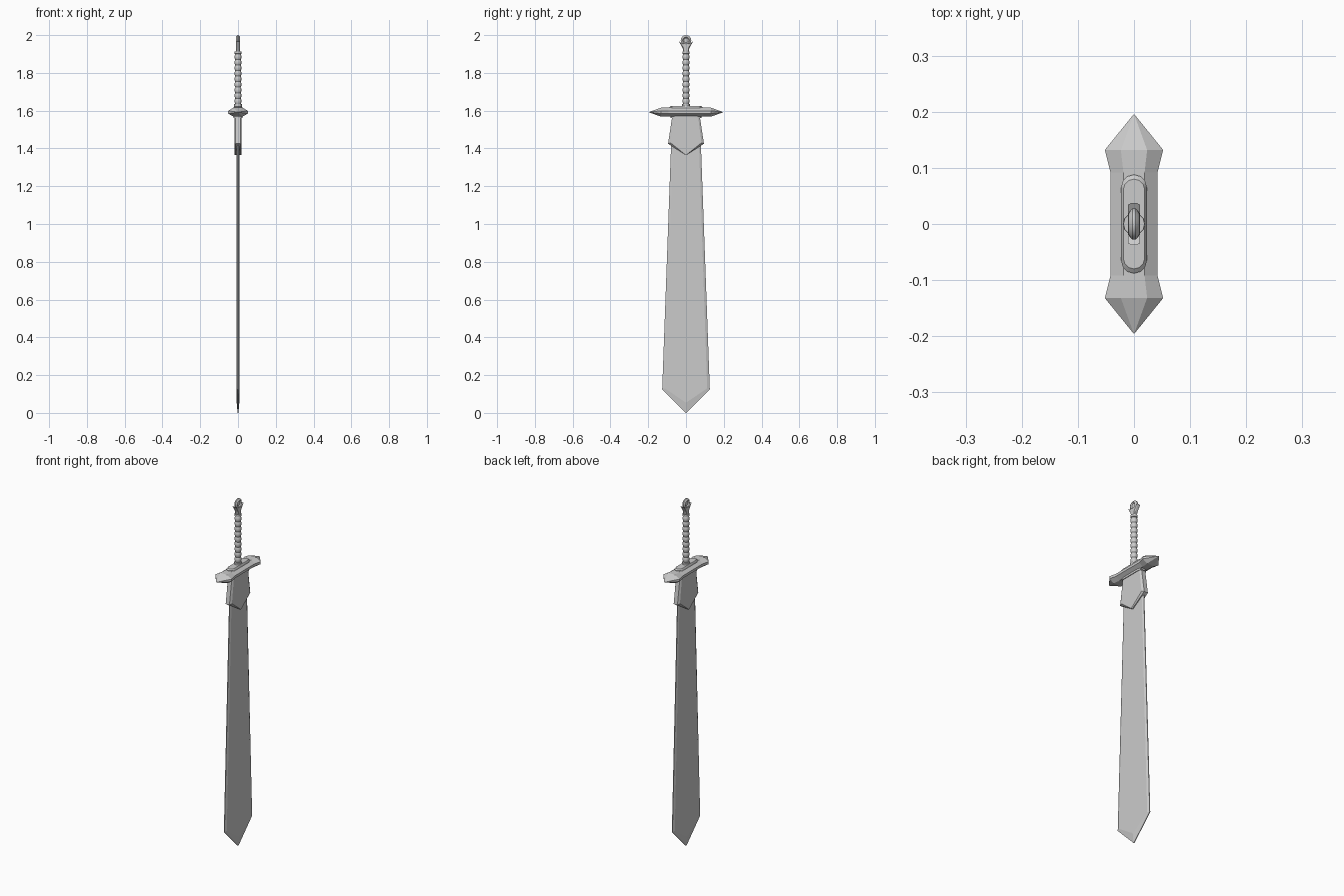
import bpy, bmesh, math

if "Cube" in bpy.data.objects:
    bpy.data.objects.remove(bpy.data.objects["Cube"], do_unlink=True)

steel = bpy.data.materials.new("plain_grey")
steel.use_nodes = True
steel.diffuse_color = (0.6, 0.6, 0.6, 1)
steel.node_tree.nodes["Principled BSDF"].inputs["Base Color"].default_value = (0.6, 0.6, 0.6, 1)


def loft(name, rings, smooth=False):
    """Skin a run of equal-length point rings and cap both ends."""
    bm = bmesh.new()
    rows = [[bm.verts.new(p) for p in ring] for ring in rings]
    for a, b in zip(rows, rows[1:]):
        for i in range(len(a)):
            j = (i + 1) % len(a)
            bm.faces.new((a[i], a[j], b[j], b[i]))
    bm.faces.new(rows[0])
    bm.faces.new(rows[-1])
    bmesh.ops.remove_doubles(bm, verts=bm.verts, dist=0.0001)
    bmesh.ops.recalc_face_normals(bm, faces=bm.faces)
    mesh = bpy.data.meshes.new(name)
    bm.to_mesh(mesh)
    bm.free()
    mesh.materials.append(steel)
    obj = bpy.data.objects.new(name, mesh)
    bpy.context.collection.objects.link(obj)
    if smooth:
        bpy.ops.object.select_all(action="DESELECT")
        obj.select_set(True)
        bpy.context.view_layer.objects.active = obj
        bpy.ops.object.shade_smooth_by_angle(angle=math.radians(35))
    return obj


def outline(x, half):
    """Mirror a half outline of (y, z) points, listed top to bottom, at depth x."""
    return [(x, y, z) for y, z in half] + [(x, -y, z) for y, z in reversed(half)]


def circle(r, z, n=12):
    return [(r * math.cos(math.tau * i / n), r * math.sin(math.tau * i / n), z) for i in range(n)]


def stadium(rx, ry, z, n=6):
    """Rounded bar outline lying along y."""
    pts = []
    for side in (1, -1):
        for i in range(n + 1):
            a = math.pi * i / n
            pts.append((side * rx * math.cos(a), side * (ry - rx + rx * math.sin(a)), z))
    return pts


# Broad blade with bevelled edges and a pointed tip
edge = [(0.076, 1.5), (0.126, 0.125), (0.002, 0.0)]
flat = [(0.066, 1.5), (0.112, 0.13), (0.002, 0.055)]
loft("blade", [outline(-0.007, flat), outline(-0.002, edge),
               outline(0.002, edge), outline(0.007, flat)])

# Flared sleeve with a chevron lower edge
rim = [(0.073, 1.57), (0.095, 1.425), (0.001, 1.365)]
face = [(0.064, 1.57), (0.082, 1.43), (0.001, 1.365)]
loft("blade_sleeve", [outline(-0.019, face), outline(-0.012, rim),
                      outline(0.012, rim), outline(0.019, face)])

# Crossguard: eight-sided bar with flared, pointed ends
section = [(0.45, 1), (1, 0.3), (1, -0.3), (0.45, -1)]
section += [(-x, z) for x, z in reversed(section)]
half_guard = [(0.195, 0.001, 0.001), (0.132, 0.052, 0.024),
              (0.092, 0.042, 0.024)]
stations = half_guard + [(-y, w, h) for y, w, h in reversed(half_guard)]
loft("crossguard", [[(x * w, y, 1.592 + z * h) for x, z in section]
                    for y, w, h in stations])

# Rounded plates above and below the guard
loft("upper_plate", [stadium(0.023, 0.088, 1.6), stadium(0.023, 0.088, 1.619),
                     stadium(0.019, 0.080, 1.625)], True)
loft("lower_plate", [stadium(0.023, 0.082, 1.56), stadium(0.023, 0.082, 1.58)], True)

# Grip with wrapped bulges between end collars
grip = [circle(0.02, 1.615), circle(0.02, 1.635)]
wraps, low, high = 9, 1.636, 1.9
step = (high - low) / wraps
for k in range(wraps):
    z = low + k * step
    grip += [circle(0.0145, z), circle(0.018, z + 0.3 * step), circle(0.018, z + 0.7 * step)]
grip += [circle(0.0145, high), circle(0.019, high + 0.002), circle(0.019, 1.913)]
loft("grip", grip, True)

# Pommel neck, spreading into two side barbs
neck = [(0.014, 1.905), (0.017, 1.93), (0.037, 1.966), (0.018, 1.955)]
slim = [(0.011, 1.905), (0.013, 1.932), (0.034, 1.964), (0.016, 1.953)]
loft("pommel_neck", [outline(-0.011, slim), outline(-0.006, neck),
                     outline(0.006, neck), outline(0.011, slim)])

# Round pommel disc with dished faces
profile = [(-0.004, 0.012), (-0.010, 0.018), (-0.007, 0.024), (-0.003, 0.028)]
profile += [(-x, r) for x, r in reversed(profile)]
loft("pommel_disc", [[(x, y, z + 1.972) for y, z, _ in circle(r, 0, 16)]
                     for x, r in profile], True)
